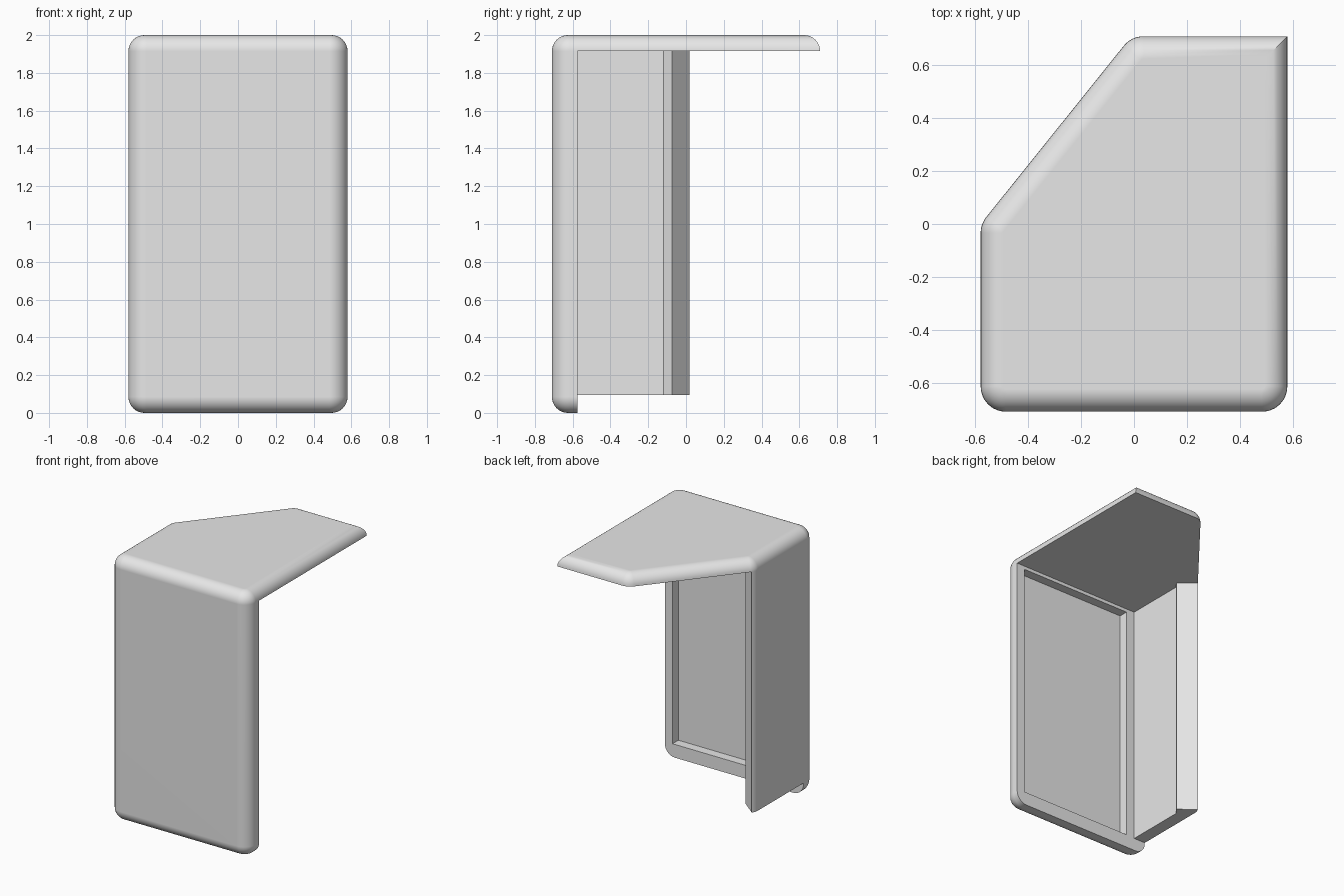
import bpy, bmesh, math
from mathutils import Vector

# Remove the default cube only
cube = bpy.data.objects.get("Cube")
if cube:
    bpy.data.objects.remove(cube, do_unlink=True)

grey = bpy.data.materials.new("light_grey")
grey.use_nodes = True
grey.diffuse_color = (0.8, 0.8, 0.8, 1)
grey.node_tree.nodes["Principled BSDF"].inputs["Base Color"].default_value = grey.diffuse_color

HALF, FRONT, BACK, TOP = 0.58, -0.71, 0.71, 2.0
PANEL_BACK = -0.575      # rear plane of the front panel
UNDERSIDE = 1.915        # underside of the top panel
WALL_BOTTOM = 0.095
ROUND = 0.085


def rounded(outline, steps=8):
    """Replace each (x, y, radius) corner by an arc."""
    result = []
    n = len(outline)
    for i, (x, y, r) in enumerate(outline):
        p = Vector((x, y))
        if r == 0:
            result.append(p)
            continue
        u = (p - Vector(outline[i - 1][:2])).normalized()
        v = (Vector(outline[(i + 1) % n][:2]) - p).normalized()
        half = u.angle(v) / 2
        centre = p + (v - u).normalized() * r / math.cos(half)
        start = p - u * r * math.tan(half) - centre
        end = p + v * r * math.tan(half) - centre
        for k in range(steps + 1):
            result.append(centre + start.lerp(end, k / steps).normalized() * r)
    return result


def prism(name, outline, z0, z1, bevel=0):
    """Extrude a flat outline, optionally rounding its upper and lower rims."""
    bm = bmesh.new()
    base = bm.faces.new([bm.verts.new((x, y, z0)) for x, y in outline])
    ext = bmesh.ops.extrude_face_region(bm, geom=[base])
    verts = [g for g in ext["geom"] if isinstance(g, bmesh.types.BMVert)]
    bmesh.ops.translate(bm, verts=verts, vec=(0, 0, z1 - z0))
    bmesh.ops.recalc_face_normals(bm, faces=bm.faces)
    if bevel:
        rims = [e for e in bm.edges if abs(e.verts[0].co.z - e.verts[1].co.z) < 1e-5]
        bmesh.ops.bevel(bm, geom=rims, offset=bevel, segments=8, profile=0.5,
                        affect='EDGES', clamp_overlap=False)
    bmesh.ops.recalc_face_normals(bm, faces=bm.faces)
    mesh = bpy.data.meshes.new(name)
    bm.to_mesh(mesh)
    bm.free()
    ob = bpy.data.objects.new(name, mesh)
    bpy.context.collection.objects.link(ob)
    return ob


def rect(x0, x1, y0, y1):
    return [(x0, y0), (x1, y0), (x1, y1), (x0, y1)]


# Rounded outer body with one slanted rear corner
R = 0.095
shell = prism("cover_shell", rounded([
    (-HALF, FRONT, R), (HALF, FRONT, R), (HALF, BACK, 0),
    (-0.01, BACK, R), (-HALF, 0, R)]), 0, TOP, ROUND)
shell.data.materials.append(grey)

# Open interior, leaving the side wall with its short angled return
interior = prism("interior_cutter", [
    (1, PANEL_BACK), (1, 1), (-1.03, 1), (-1.03, 0.394),
    (-0.447, -0.074), (-0.484, -0.12), (-0.484, PANEL_BACK)], -0.5, UNDERSIDE)
# Space beneath the side wall
below = prism("under_wall_cutter", rect(-1, 1, PANEL_BACK, 1), -0.5, WALL_BOTTOM)
# Shallow recess in the rear of the front panel
recess = prism("recess_cutter", rect(-0.415, 0.515, -0.645, -0.3), 0.1, 1.89)

bpy.ops.object.select_all(action='DESELECT')
bpy.context.view_layer.objects.active = shell
shell.select_set(True)
for cutter in (interior, below, recess):
    cutter.hide_render = True
    cut = shell.modifiers.new(cutter.name, 'BOOLEAN')
    cut.operation = 'DIFFERENCE'
    cut.solver = 'EXACT'
    cut.object = cutter
    bpy.ops.object.modifier_apply(modifier=cut.name)
    bpy.data.objects.remove(cutter, do_unlink=True)

# Smooth rounded edges, flat broad faces
bpy.ops.object.shade_smooth_by_angle(angle=math.radians(30))
weighted = shell.modifiers.new("weighted_normals", 'WEIGHTED_NORMAL')
weighted.keep_sharp = True
